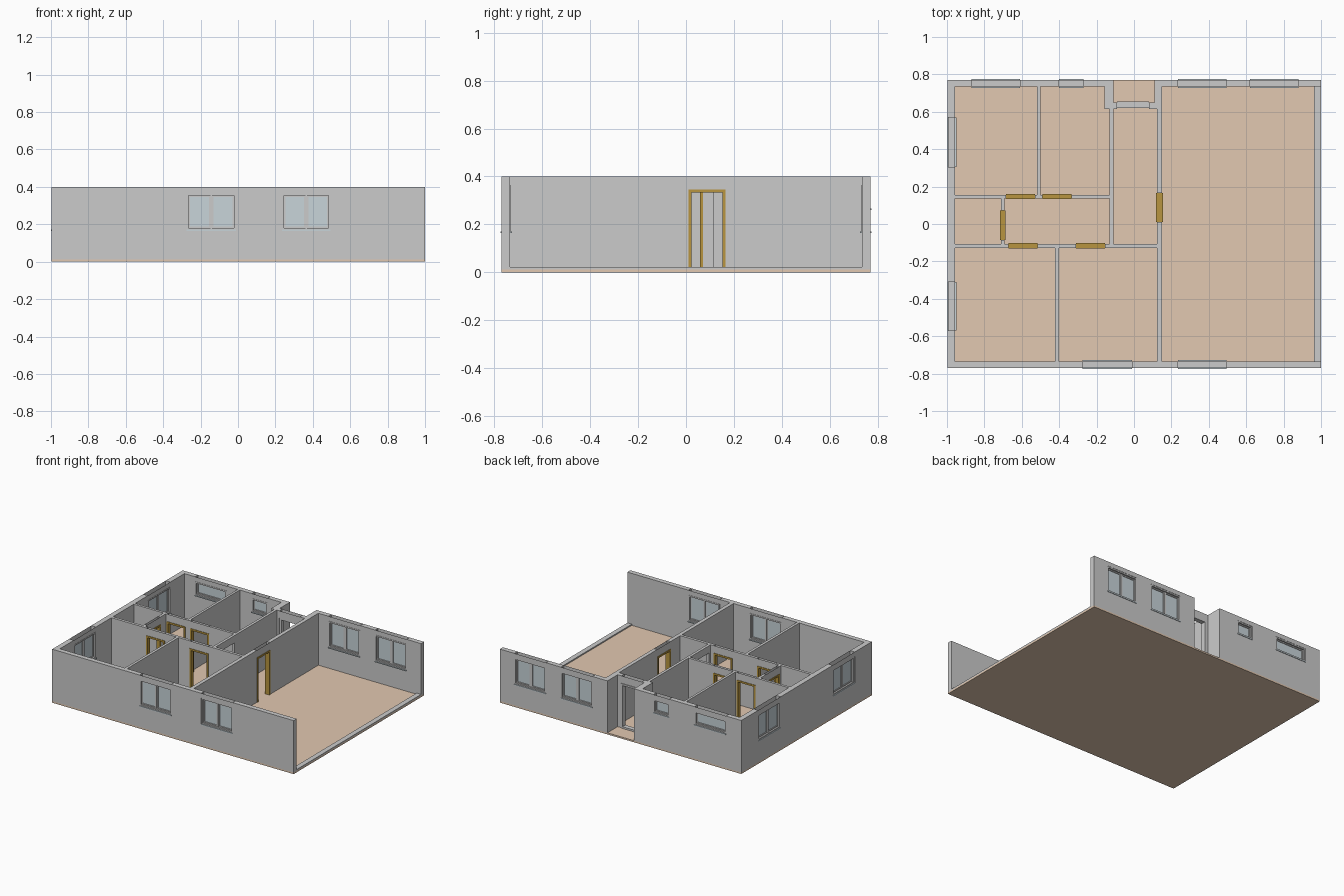
import bpy, bmesh

if "Cube" in bpy.data.objects:
    bpy.data.objects.remove(bpy.data.objects["Cube"])

Z0, TOP = 0.012, 0.40      # floor level, wall top
DOOR, WT = 0.345, 0.365    # door head, window head


def material(name, rgb):
    m = bpy.data.materials.new(name)
    m.diffuse_color = (*rgb, 1)
    m.use_nodes = True
    m.node_tree.nodes["Principled BSDF"].inputs["Base Color"].default_value = m.diffuse_color
    return m


OAK = material("oak_trim", (0.48, 0.30, 0.05))
FLOOR = material("floor_tan", (0.76, 0.58, 0.44))
PANE = material("pale_glass", (0.58, 0.66, 0.70))


def box(bm, axis, a, b, c, d, z0, z1, tube=False):
    """Box from a..b along axis, c..d across it; tube drops top and bottom."""
    def pt(u, v, z):
        return (u, v, z) if axis == 'x' else (v, u, z)
    vs = [bm.verts.new(pt(u, v, z)) for z in (z0, z1)
          for u, v in ((a, c), (b, c), (b, d), (a, d))]
    for i in range(4):
        j = (i + 1) % 4
        bm.faces.new((vs[i], vs[j], vs[j + 4], vs[i + 4]))
    if not tube:
        bm.faces.new(vs[3::-1])
        bm.faces.new(vs[4:])


def finish(bm, name, mat=None):
    bmesh.ops.recalc_face_normals(bm, faces=bm.faces[:])
    me = bpy.data.meshes.new(name)
    bm.to_mesh(me)
    bm.free()
    ob = bpy.data.objects.new(name, me)
    bpy.context.collection.objects.link(ob)
    if mat:
        me.materials.append(mat)


def wall(name, axis, c, d, a, b, openings=()):
    """Straight wall with openings (start, end, bottom, head)."""
    bm = bmesh.new()
    pos = a
    for s, e, lo, hi in sorted(openings):
        box(bm, axis, pos, s, c, d, Z0, TOP)
        if lo > Z0:
            box(bm, axis, s, e, c, d, Z0, lo)
        # lintel skins, open above so the frame head shows from the top
        box(bm, axis, s, e, c, d, hi, TOP, tube=True)
        pos = e
    box(bm, axis, pos, b, c, d, Z0, TOP)
    finish(bm, name)


def frame(bm, axis, a, b, c, d, z0, z1, w, bottom=True):
    box(bm, axis, a, a + w, c, d, z0, z1)
    box(bm, axis, b - w, b, c, d, z0, z1)
    box(bm, axis, a + w, b - w, c, d, z1 - w, z1)
    if bottom:
        box(bm, axis, a + w, b - w, c, d, z0, z0 + w)


def window(name, axis, c, d, s, e, lo, hi):
    bm = bmesh.new()
    m = (c + d) / 2
    frame(bm, axis, s, e, c + 0.006, d - 0.006, lo, hi, 0.010)
    panes = [(s + 0.01, e - 0.01)]
    if e - s > 0.2 and hi - lo > 0.15:            # two-leaf window
        mid = (s + e) / 2
        box(bm, axis, mid - 0.004, mid + 0.004, m - 0.01, m + 0.01, lo + 0.01, hi - 0.01)
        panes = [(s + 0.01, mid - 0.004), (mid + 0.004, e - 0.01)]
    for p, q in panes:                            # sashes
        frame(bm, axis, p, q, m - 0.007, m + 0.007, lo + 0.01, hi - 0.01, 0.008)
    finish(bm, name + "_frame")
    bm = bmesh.new()
    for p, q in panes:
        box(bm, axis, p + 0.008, q - 0.008, m - 0.002, m + 0.002, lo + 0.018, hi - 0.018)
    box(bm, axis, s, e, c, d, lo - 0.006, lo + 0.001)   # sill board
    finish(bm, name + "_glass_and_sill", PANE)


def door_frame(name, axis, c, d, s, e):
    bm = bmesh.new()
    frame(bm, axis, s, e, c - 0.004, d + 0.004, Z0, DOOR, 0.013, bottom=False)
    finish(bm, name, OAK)


# floor slab and low kerb along the open right side
bm = bmesh.new()
box(bm, 'x', -0.997, 1, -0.771, 0.771, 0, Z0)
finish(bm, "floor_slab", FLOOR)
bm = bmesh.new()
box(bm, 'y', -0.735, 0.735, 0.963, 1, Z0, 0.021)
finish(bm, "right_kerb")

# outer walls with their windows: name, axis, across range, along range, windows
BIG, HIGH = (0.17, WT), (0.265, WT)
outer = [
    ("front_wall", 'x', -0.771, -0.735, -0.997, 1, [(-0.275, -0.012, *BIG), (0.235, 0.495, *BIG)]),
    ("back_wall_right", 'x', 0.735, 0.771, 0.11, 1, [(0.235, 0.495, *BIG), (0.62, 0.88, *BIG)]),
    ("back_wall_left", 'x', 0.735, 0.771, -0.997, -0.11, [(-0.87, -0.61, *HIGH), (-0.40, -0.27, *HIGH)]),
    ("left_wall", 'y', -0.997, -0.958, -0.735, 0.735, [(-0.57, -0.31, *BIG), (0.305, 0.57, *BIG)]),
]
for name, axis, c, d, a, b, wins in outer:
    wall(name, axis, c, d, a, b, wins)
    for i, wn in enumerate(wins):
        lo_c, hi_c = (c - 0.003, d + 0.008) if c < 0 else (c - 0.008, d + 0.004)
        window(f"{name}_window_{i + 1}", axis, lo_c, hi_c, *wn)

# recessed entrance: side cheeks, door wall and its grey frame
wall("entry_cheek_left", 'y', -0.157, -0.11, 0.615, 0.735)
wall("entry_cheek_right", 'y', 0.11, 0.15, 0.615, 0.735)
wall("entry_wall", 'x', 0.615, 0.65, -0.11, 0.11, [(-0.09, 0.08, Z0, DOOR)])
bm = bmesh.new()
frame(bm, 'x', -0.09, 0.08, 0.621, 0.655, Z0, DOOR, 0.013)
finish(bm, "entry_door_frame")

# inner walls: name, axis, across range, along range, door openings
inner = [
    ("living_room_wall", 'y', 0.122, 0.15, -0.735, 0.615, [(0.01, 0.165)]),
    ("north_hall_wall", 'x', 0.137, 0.156, -0.958, -0.13, [(-0.685, -0.53), (-0.49, -0.335)]),
    ("south_hall_wall", 'x', -0.127, -0.106, -0.958, 0.122, [(-0.67, -0.515), (-0.31, -0.155)]),
    ("closet_wall", 'y', -0.712, -0.692, -0.106, 0.137, [(-0.085, 0.072)]),
    ("north_room_divider", 'y', -0.518, -0.5, 0.156, 0.735, []),
    ("south_room_divider", 'y', -0.422, -0.402, -0.735, -0.127, []),
]
for name, axis, c, d, a, b, doors in inner:
    wall(name, axis, c, d, a, b, [(s, e, Z0, DOOR) for s, e in doors])
    for i, (s, e) in enumerate(doors):
        door_frame(f"{name}_door_frame_{i + 1}", axis, c, d, s, e)

# passage between entry corridor and hall: plain opening with a solid header
wall("corridor_wall", 'y', -0.13, -0.11, 0.113, 0.615)
wall("corridor_wall_stub", 'y', -0.13, -0.11, -0.106, -0.085)
bm = bmesh.new()
box(bm, 'y', -0.085, 0.113, -0.13, -0.11, DOOR, TOP)
finish(bm, "passage_header")
